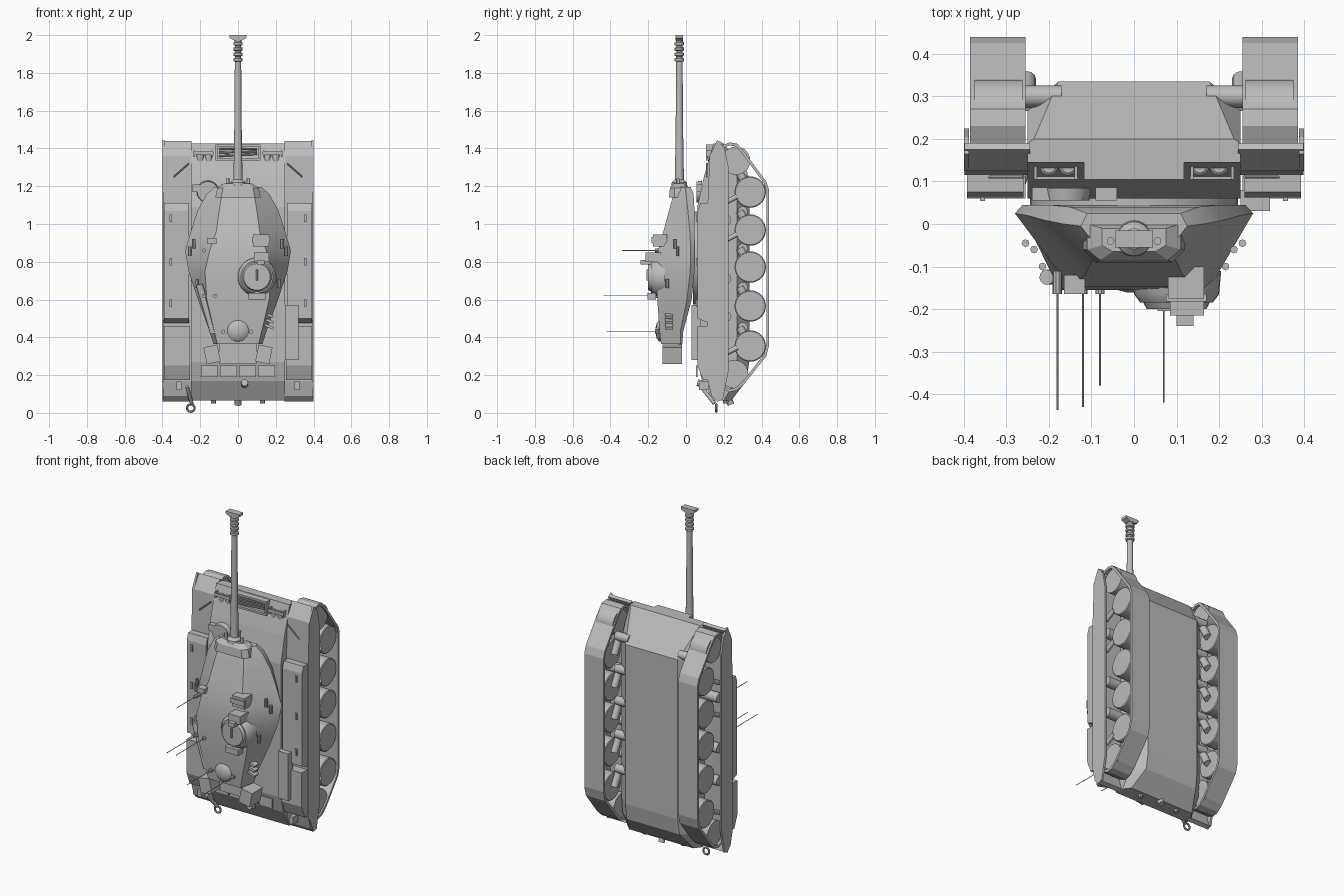
import bpy, bmesh, math
from mathutils import Vector, Matrix

if "Cube" in bpy.data.objects:
    bpy.data.objects.remove(bpy.data.objects["Cube"])

mat = bpy.data.materials.new("plain_grey")
mat.diffuse_color = (0.5, 0.5, 0.5, 1)
mat.use_nodes = True
mat.node_tree.nodes["Principled BSDF"].inputs["Base Color"].default_value = mat.diffuse_color


def finish(name, bm, smooth=False):
    bmesh.ops.recalc_face_normals(bm, faces=bm.faces)
    me = bpy.data.meshes.new(name)
    bm.to_mesh(me)
    bm.free()
    me.materials.append(mat)
    ob = bpy.data.objects.new(name, me)
    bpy.context.collection.objects.link(ob)
    if smooth:
        bpy.ops.object.select_all(action='DESELECT')
        ob.select_set(True)
        bpy.context.view_layer.objects.active = ob
        bpy.ops.object.shade_smooth_by_angle(angle=math.radians(32))
    return ob


def loft(name, rings, smooth=False):
    """Closed skin through rings of equal point count."""
    bm = bmesh.new()
    vs = [[bm.verts.new(p) for p in r] for r in rings]
    n = len(rings[0])
    for a, b in zip(vs, vs[1:]):
        for i in range(n):
            bm.faces.new((a[i], a[(i + 1) % n], b[(i + 1) % n], b[i]))
    bm.faces.new(vs[0])
    bm.faces.new(vs[-1])
    return finish(name, bm, smooth)


def half_ring(z, half):
    """Mirror a half outline of (x, y) points into a full ring at height z."""
    return [(x, y, z) for x, y in half] + [(-x, y, z) for x, y in reversed(half)]


def prism(name, pts, x0, x1):
    return loft(name, [[(x, y, z) for y, z in pts] for x in (x0, x1)])


def box(name, x, y, z, tilt=0):
    """Box from (min, max) pairs, optionally turned about the y axis."""
    bm = bmesh.new()
    c = Vector([sum(p) / 2 for p in (x, y, z)])
    s = [p[1] - p[0] for p in (x, y, z)]
    m = Matrix.Translation(c) @ Matrix.Rotation(tilt, 4, 'Y') @ Matrix.Diagonal((*s, 1))
    bmesh.ops.create_cube(bm, size=1, matrix=m)
    return finish(name, bm)


def lathe(name, base, axis, prof, seg=24):
    """Round part: prof is (distance along axis, radius)."""
    q = Vector((0, 0, 1)).rotation_difference(Vector(axis))
    rings = []
    for h, r in prof:
        rings.append([Vector(base) + q @ Vector((r * math.cos(a), r * math.sin(a), h))
                      for a in (2 * math.pi * i / seg for i in range(seg))])
    return loft(name, rings, True)


def rod(name, a, b, r, seg=12):
    d = Vector(b) - Vector(a)
    return lathe(name, a, d.normalized(), [(0, r), (d.length, r)], seg)


def band(name, pts, t, x0, x1):
    """Hollow loop with thickness t from a closed (y, z) outline."""
    bm = bmesh.new()
    n = len(pts)
    P = [Vector(p) for p in pts]
    cen = sum(P, Vector((0, 0))) / n
    rows = []
    for i in range(n):
        nrm = []
        for a, b in ((P[i - 1], P[i]), (P[i], P[(i + 1) % n])):
            d = (b - a).normalized()
            k = Vector((-d.y, d.x))
            nrm.append(k if k.dot(cen - a) > 0 else -k)
        m = nrm[0] + nrm[1]
        q = P[i] + m * (2 * t / m.length_squared)
        rows.append([bm.verts.new(v) for v in
                     ((x0, *P[i]), (x1, *P[i]), (x1, *q), (x0, *q))])
    for i in range(n):
        a, b = rows[i], rows[(i + 1) % n]
        for j in range(4):
            bm.faces.new((a[j], a[(j + 1) % 4], b[(j + 1) % 4], b[j]))
    return finish(name, bm)


# Hull: (z, deck y, side bottom y, belly half width, belly y)
hull = [(1.425, .145, .19, .235, .20), (1.25, .095, .27, .178, .335),
        (1.09, .06, .27, .178, .335), (.27, .06, .27, .178, .335),
        (.17, .085, .26, .18, .32), (.065, .145, .20, .22, .24)]
loft("hull", [half_ring(z, [(.25, t), (.25, s), (w, b)]) for z, t, s, w, b in hull])

# Turret: (z, base w, base y, shoulder w, shoulder y, roof w, roof y)
tur = [(1.195, .11, .025, .125, -.005, .09, -.05), (1.16, .15, .04, .165, .0, .085, -.066),
       (1.07, .20, .045, .215, .01, .10, -.09), (.96, .235, .045, .25, .02, .115, -.12),
       (.86, .262, .045, .28, .025, .15, -.148), (.75, .245, .045, .262, .022, .175, -.155),
       (.60, .20, .03, .212, .005, .165, -.152), (.43, .14, -.015, .15, -.03, .125, -.14),
       (.365, .12, -.02, .13, -.03, .11, -.132)]
loft("turret", [half_ring(z, [(a, b), (c, d), (e, f)]) for z, a, b, c, d, e, f in tur], True)
lathe("turret_ring", (0, .036, .82), (0, 1, 0), [(0, .245), (.03, .245)], 40)

# Gun with mantlet, ribbed collar and flared muzzle
loft("mantlet", [half_ring(z, h) for z, h in (
    (1.14, [(.12, .0), (.12, -.06), (.09, -.09)]), (1.19, [(.11, .0), (.11, -.06), (.08, -.085)]),
    (1.215, [(.075, -.01), (.075, -.05), (.05, -.065)]))])
lathe("gun_barrel", (0, -.035, 1.18), (0, 0, 1),
      [(0, .045), (.04, .04), (.055, .024), (.3, .02), (.78, .016), (.8, .016)])
for i in range(4):
    lathe("muzzle_rib", (0, -.035, 1.86 + i * .028), (0, 0, 1),
          [(0, .018), (.004, .025), (.016, .025), (.02, .018)], 16)
rod("muzzle_tip", (0, -.035, 1.96), (0, -.035, 1.995), .018)
loft("muzzle_flare", [half_ring(z, [(w, -.055), (w, -.015)]) for z, w in
                      ((1.972, .02), (1.985, .045), (2.0, .045))])
for x in (-.055, .055):
    rod("mantlet_bolt", (x, -.04, 1.19), (x, -.04, 1.24), .009)

# Commander's cupola, hatch and sight
lathe("cupola", (.1, -.11, .72), (0, -1, 0),
      [(0, .105), (.055, .1), (.075, .085), (.075, .078), (.09, .07)], 32)
box("cupola_hinge", (.055, .145), (-.205, -.16), (.60, .635))
rod("hatch_handle", (.1, -.205, .70), (.1, -.205, .76), .005)
box("cupola_sight", (.085, .165), (-.215, -.13), (.80, .85))
box("gunner_sight", (.08, .165), (-.175, -.10), (.88, .945))
box("sight_visor", (.075, .17), (-.182, -.165), (.90, .93))
box("sight_mount", (.10, .14), (-.24, -.16), (.785, .81))
box("loader_periscope", (-.165, -.115), (-.165, -.12), (.895, .925))
lathe("loader_dome", (0, -.125, .435), (0, -1, 0),
      [(0, .058), (.018, .056), (.03, .04), (.036, .015)], 28)

# Long tube and cleats on the turret
rod("snorkel_tube", (-.205, -.125, .68), (-.13, -.12, .42), .018)
for z in (.45, .48, .51):
    box("turret_cleat", (.14, .19), (-.11, -.07), (z, z + .014), .4)
for s in (-1, 1):
    for x, y, z in ((.235, -.06, .87), (.255, -.045, .83), (.215, -.10, .66)):
        rod("turret_hook", (s * x, y, z), (s * x, y, z + .05), .009, 8)
    # Rear stowage boxes
    box("rear_stowage_box", sorted((s * .10, s * .175)), (-.125, -.02), (.265, .355), s * .2)
box("bustle_shelf", (-.10, .10), (-.04, -.02), (.26, .37))

# Aerials
for x, z, tip in ((-.18, .62, -.437), (-.12, .62, -.43), (-.18, .86, -.34),
                  (-.08, .43, -.38), (.07, .43, -.42)):
    rod("aerial_base", (x, -.11, z), (x, -.165, z), .011, 10)
    rod("aerial", (x, -.16, z), (x, tip, z), .002, 6)

# Running gear, fenders and skirts on both sides
track = [(.17, 1.37), (.19, 1.415), (.23, 1.432), (.27, 1.425), (.31, 1.38), (.425, 1.225),
         (.44, 1.18), (.44, .36), (.425, .30), (.31, .155), (.27, .12), (.23, .11),
         (.185, .13), (.17, .17)]
fender = [(.175, 1.44), (.19, 1.43), (.15, 1.35), (.15, .2), (.19, .07), (.165, .06),
          (.135, .09), (.115, .17), (.115, 1.12), (.125, 1.36)]
skirt = [(.165, 1.445), (.205, 1.40), (.225, 1.30), (.225, .22), (.195, .07),
         (.165, .06), (.125, .15), (.125, 1.36)]
for s in (-1, 1):
    band("track", track, .015, s * .255, s * .385)
    prism("fender", fender, s * .245, s * .398)
    prism("side_skirt", skirt, s * .388, s * .4)
    for z in (1.169, .968, .772, .566, .354):
        lathe("road_wheel", (s * .262, .34, z), (s, 0, 0),
              [(0, .078), (.004, .083), (.11, .083), (.114, .078)], 32)
        rod("swing_arm", (s * .252, .285, z + .10), (s * .252, .34, z), .022)
        rod("torsion_tube", (s * .17, .30, z + .10), (s * .262, .30, z + .10), .026)
    for z in (1.12, .92, .32):
        rod("damper", (s * .37, .20, z - .01), (s * .37, .27, z + .025), .014)
    for z in (1.02, .71, .51):
        rod("return_roller", (s * .26, .21, z), (s * .375, .21, z), .03, 16)
    rod("front_idler", (s * .262, .265, 1.335), (s * .375, .265, 1.335), .075, 28)
    rod("rear_sprocket", (s * .262, .255, .205), (s * .375, .255, .205), .075, 28)

    # Stowage boxes on the fenders
    prism("fender_box", [(.13, 1.11), (.075, 1.11), (.062, 1.07), (.062, .50), (.13, .47)],
          s * .26, s * .392)
    prism("rear_fender_box", [(.13, .46), (.06, .46), (.06, .25), (.09, .175), (.13, .175)],
          s * .255, s * .392)
    for z in (1.03, .80, .58):
        box("box_latch", sorted((s * .35, s * .362)), (.054, .066), (z - .02, z + .02))
    rod("fender_strut", (s * .26, .11, 1.32), (s * .34, .11, 1.25), .004, 6)
    box("rear_light", sorted((s * .30, s * .325)), (.07, .12), (.12, .165))

    # Paired headlights with guards
    for x in (.155, .2):
        lathe("headlight", (s * x, .135, 1.30), (0, 0, 1),
              [(0, .012), (.05, .021), (.075, .021), (.08, .015)], 18)
    box("headlight_guard", sorted((s * .13, s * .235)), (.105, .112), (1.365, 1.385))
    for x in (.133, .228):
        box("guard_post", sorted((s * x, s * (x + .007))), (.105, .16), (1.355, 1.39))
    rod("tow_pin", (s * .13, .21, .09), (s * .13, .21, .05), .014, 10)

# Glacis tool rack
for z in (1.335, 1.41):
    box("rack_rail", (-.118, .118), (.105, .15), (z, z + .012))
for x in (-.118, .108):
    box("rack_end", (x, x + .01), (.105, .15), (1.335, 1.42))
for i in range(3):
    rod("rack_tool", (-.10, .112, 1.36 + i * .018), (.10, .115, 1.37 + i * .014), .005, 8)
for x in (-.22, -.15, -.07):
    box("deck_periscope", (x - .02, x + .03), (.055, .10), (1.17, 1.21))
lathe("driver_hatch", (-.16, .085, 1.17), (0, -1, 0), [(0, .06), (.03, .055)], 24)

# Side bin, rear deck fittings and towing hook
box("side_bin", (.25, .32), (.03, .08), (.28, .57))
rod("deck_filler", (.035, .10, .15), (.035, .06, .16), .018)
for x in (-.15, -.05, .05, .15):
    box("deck_louvre", (x - .045, x + .045), (.052, .062), (.19, .25))
rod("hook_bar", (-.27, .08, .14), (-.245, .15, .05), .01)
bm = bmesh.new()
rings = []
for i in range(16):
    a = 2 * math.pi * i / 16
    rings.append([bm.verts.new((-.25 + math.cos(a) * (.02 + .006 * math.cos(b)),
                                .16 + .006 * math.sin(b),
                                .026 + math.sin(a) * (.02 + .006 * math.cos(b))))
                  for b in (2 * math.pi * j / 8 for j in range(8))])
for i in range(16):
    for j in range(8):
        bm.faces.new((rings[i - 1][j - 1], rings[i][j - 1], rings[i][j], rings[i - 1][j]))
finish("hook_ring", bm, True)
lathe("rear_hitch", (.0, .22, .09), (0, .4, -1), [(0, .025), (.03, .018), (.05, .018)], 12)
